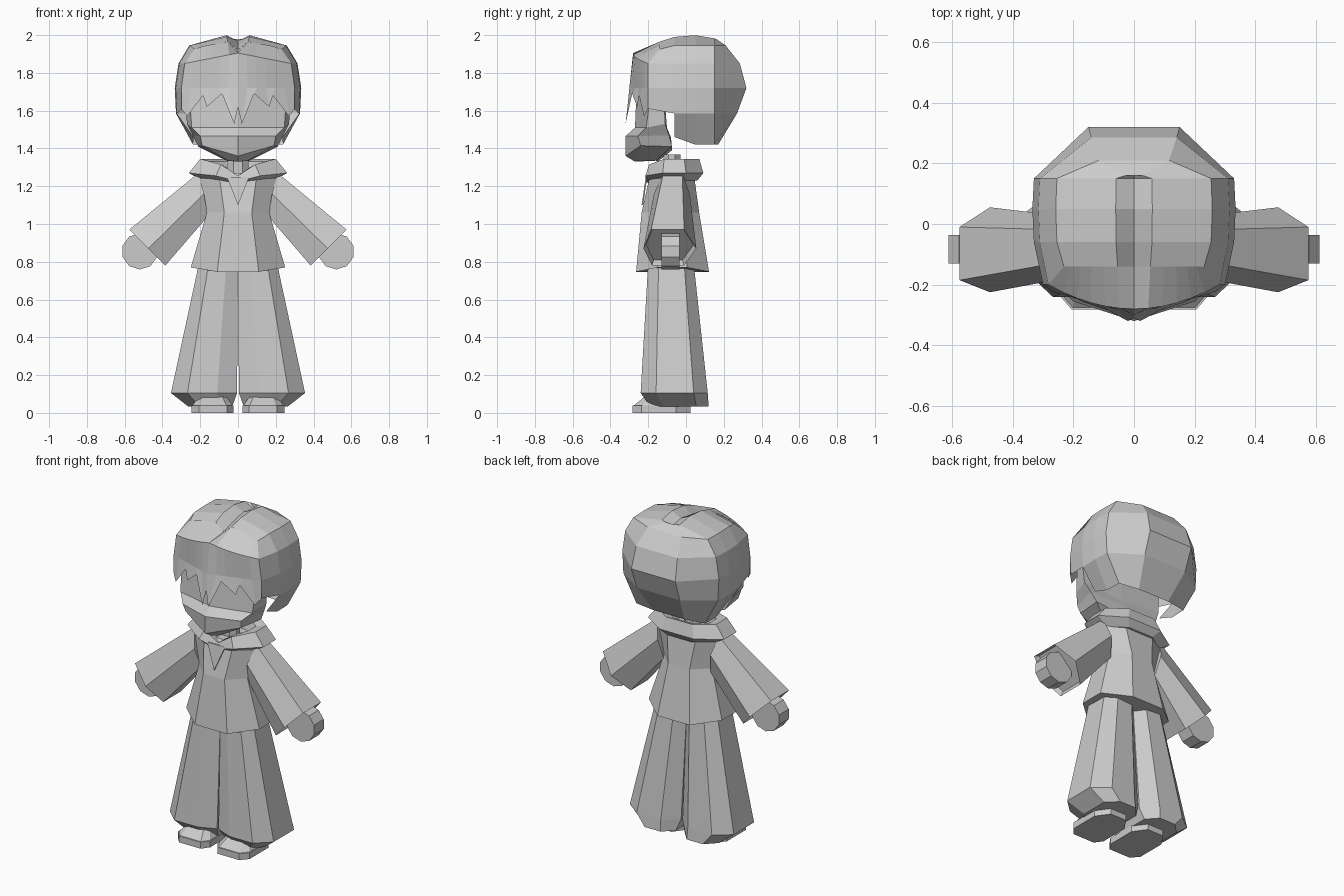
import bpy
import bmesh
from mathutils import Vector

default_cube = bpy.data.objects.get("Cube")
if default_cube:
    bpy.data.objects.remove(default_cube)

# One plain material
GREY = (0.6, 0.6, 0.6, 1.0)
grey = bpy.data.materials.new("plain grey")
grey.diffuse_color = GREY
grey.use_nodes = True
grey.node_tree.nodes["Principled BSDF"].inputs["Base Color"].default_value = GREY


def loft(name, rings, side=1, closed=True):
    """Skin equally long point rings; open strips are mirrored, closed ones capped."""
    bm = bmesh.new()
    rows = [[bm.verts.new((p[0] * side, p[1], p[2])) for p in ring] for ring in rings]
    count = len(rows[0])
    for lower, upper in zip(rows, rows[1:]):
        for i in range(count if closed else count - 1):
            j = (i + 1) % count
            bm.faces.new((lower[i], lower[j], upper[j], upper[i]))
    if closed:
        bm.faces.new(rows[0][::-1])
        bm.faces.new(rows[-1])
        bmesh.ops.recalc_face_normals(bm, faces=bm.faces[:])
    else:
        copy = bmesh.ops.duplicate(bm, geom=bm.verts[:] + bm.edges[:] + bm.faces[:])
        for vert in copy["geom"]:
            if isinstance(vert, bmesh.types.BMVert):
                vert.co.x = -vert.co.x
        copied_faces = [f for f in copy["geom"] if isinstance(f, bmesh.types.BMFace)]
        bmesh.ops.reverse_faces(bm, faces=copied_faces)
        bmesh.ops.remove_doubles(bm, verts=bm.verts[:], dist=0.0005)
    mesh = bpy.data.meshes.new(name)
    bm.to_mesh(mesh)
    bm.free()
    mesh.materials.append(grey)
    obj = bpy.data.objects.new(name, mesh)
    bpy.context.collection.objects.link(obj)


def fit(shape, left, right, front, back, z):
    """Stretch a unit outline over a rectangle at one height."""
    return [Vector((left + (right - left) * u, front + (back - front) * v, z))
            for u, v in shape]


def both_halves(half):
    """Complete a ring whose half runs from the front centre to the back centre."""
    return half + [(-x, y, z) for x, y, z in half[::-1] if x > 0]


OCTAGON = [(0.28, 0), (0.72, 0), (1, 0.3), (1, 0.7),
           (0.72, 1), (0.28, 1), (0, 0.7), (0, 0.3)]
LEG_OUTLINE = [(0.3, 0), (0.75, 0), (1, 0.23), (1, 0.79),
               (0.72, 1), (0.25, 1), (0, 0.79), (0, 0.12)]
SOLE_OUTLINE = [(0.15, 0), (0.82, 0), (1, 0.15), (1, 0.75),
                (0.75, 1), (0.25, 1), (0, 0.75), (0, 0.15)]

# Hair shell, open underneath, with a groove along the parting
hair_outline = [(0.3, -0.2), (0.33, -0.06), (0.335, 0.05),
                (0.33, 0.15), (0.15, 0.32), (0, 0.32)]


def hair_row(z, scale, back, front=-0.2, front_drop=0):
    row = []
    for x, y in hair_outline:
        drop = front_drop if y < -0.1 else 0
        row.append((x * scale, max(front, min(y, back)), z - drop))
    return row


hair_rows = [hair_row(*r) for r in (
    (1.585, 0.98, 0.27, -0.2, -0.025), (1.72, 1, 0.32), (1.85, 0.94, 0.285),
    (1.945, 0.77, 0.21, -0.14, 0.02))]
crown = [(x, y, z - 1.2 * (y - 0.03) ** 2)
         for x, y, z in hair_row(2, 0.18, 0.16, -0.14)]
parting = [(0, y, z - (0.045 if y < 0 else 0.03)) for x, y, z in crown]
hair_rows += [crown, parting]
loft("hair_cap", hair_rows, closed=False)

nape = hair_row(1.42, 0.71, 0.17)[1:]
nape[0] = (0.235, -0.06, 1.46)
loft("hair_nape", [nape, hair_rows[0][1:]], closed=False)

# Fringe with pointed locks
fringe_top = [(0, -0.14, 1.92), (0.054, -0.14, 1.965), (0.1, -0.14, 1.955), (0.14, -0.14, 1.95),
              (0.175, -0.14, 1.943), (0.205, -0.14, 1.935), (0.231, -0.14, 1.925)]
fringe_tips = [(0, -0.31, 1.62), (0.02, -0.32, 1.53), (0.085, -0.285, 1.69), (0.165, -0.258, 1.62),
               (0.185, -0.248, 1.68), (0.27, -0.222, 1.57), (0.3, -0.2, 1.61)]
brow, middle = [], []
for i in range(len(fringe_top)):
    t = i / 6
    brow.append((0.282 * t, -0.28 + 0.08 * t * t, 1.905 - 0.055 * t))
    middle.append((0.3 * t, -0.3 + 0.1 * t, 1.72))
loft("fringe", [fringe_tips, middle, brow, fringe_top], closed=False)

# Face with a projecting jaw
face_rows = [
    [(0, -0.27, 1.33), (0.05, -0.25, 1.335), (0.06, -0.16, 1.335), (0, -0.15, 1.33)],
    [(0, -0.32, 1.36), (0.19, -0.24, 1.415), (0.21, -0.075, 1.41), (0, -0.075, 1.39)],
    [(0, -0.32, 1.465), (0.2, -0.255, 1.465), (0.24, -0.09, 1.47), (0, -0.08, 1.46)],
    [(0, -0.27, 1.51), (0.245, -0.21, 1.51), (0.27, -0.11, 1.53), (0, -0.1, 1.5)],
    [(0, -0.26, 1.75), (0.26, -0.185, 1.72), (0.285, -0.12, 1.72), (0, -0.12, 1.75)]]
loft("face", [both_halves(r) for r in face_rows])

loft("neck", [fit(OCTAGON, -0.055, 0.055, -0.12, -0.03, z) for z in (1.22, 1.367)])

# Tunic with a curved hem
tunic_rows = [fit(OCTAGON, -w, w, front, back, z) for z, w, front, back in (
    (0.77, 0.25, -0.264, 0.122), (1.06, 0.165, -0.235, 0.07),
    (1.24, 0.22, -0.195, 0.045), (1.27, 0.17, -0.17, 0.03))]
for point in tunic_rows[0]:
    if abs(point.x) < 0.2:
        point.z -= 0.023
loft("tunic", tunic_rows)

# Rolled collar that dips to a point at the front
collar_half = [(0, 0, 0.09), (0.45, 0, 0.03), (1, 0.3, 0), (1, 0.7, 0), (0.45, 1, 0), (0, 1, 0)]
collar_rows = []
for z, width, front, back, dip in (
        (1.23, 0.19, -0.19, 0.06, 0.2), (1.27, 0.26, -0.215, 0.092, 0.5),
        (1.345, 0.2, -0.195, 0.07, 1), (1.33, 0.14, -0.15, 0.03, 1),
        (1.23, 0.09, -0.13, 0, 0.2)):
    collar_rows.append(both_halves([
        (u * width, front + (back - front) * v, z - drop * dip) for u, v, drop in collar_half]))
loft("collar", collar_rows)

# Small pointed neckline flap
flap = [(-0.06, -0.213, 1.25), (0.06, -0.213, 1.25), (0, -0.235, 1.1)]
loft("neckline_flap", [flap, [(x, y + 0.008, z) for x, y, z in flap]])

for side, word in ((1, "left"), (-1, "right")):
    # Flared sleeve with a shallow recessed cuff
    shoulder = [(0.21, -0.12, 1.27), (0.21, -0.02, 1.27), (0.18, 0.02, 1.16),
                (0.16, -0.01, 1.04), (0.16, -0.13, 1.04), (0.18, -0.17, 1.16)]
    cuff = [Vector(p) for p in (
        (0.575, -0.185, 0.97), (0.575, -0.01, 0.97), (0.475, 0.055, 0.87),
        (0.385, -0.01, 0.78), (0.385, -0.18, 0.78), (0.475, -0.225, 0.87))]
    centre = sum(cuff, Vector()) / len(cuff)
    inner = [p.lerp(centre, 0.1) + Vector((-0.02, 0, 0.02)) for p in cuff]
    loft(word + "_sleeve", [shoulder, cuff, inner], side)

    # Round mitten hand
    bpy.ops.mesh.primitive_cylinder_add(
        vertices=10, radius=0.096, depth=0.095,
        location=(0.52 * side, -0.083, 0.855), rotation=(1.5708, 0, 0))
    hand = bpy.context.object
    hand.name = word + "_hand"
    hand.data.materials.append(grey)

    # Wide trouser leg tucked in at the hem
    leg_rows = [fit(LEG_OUTLINE, *r) for r in (
        (0.03, 0.265, -0.19, 0.12, 0.035), (0.005, 0.355, -0.24, 0.115, 0.105),
        (0, 0.205, -0.2, 0.04, 0.8))]
    loft(word + "_trouser_leg", leg_rows, side)

    # Shoe: flat sole and lower upper
    loft(word + "_sole", [fit(SOLE_OUTLINE, 0.025, 0.245, -0.282, 0.025, z)
                          for z in (0, 0.04)], side)
    loft(word + "_shoe_upper", [
        fit(SOLE_OUTLINE, 0.03, 0.24, -0.275, 0.02, 0.04),
        fit(SOLE_OUTLINE, 0.06, 0.21, -0.22, 0, 0.085)], side)
